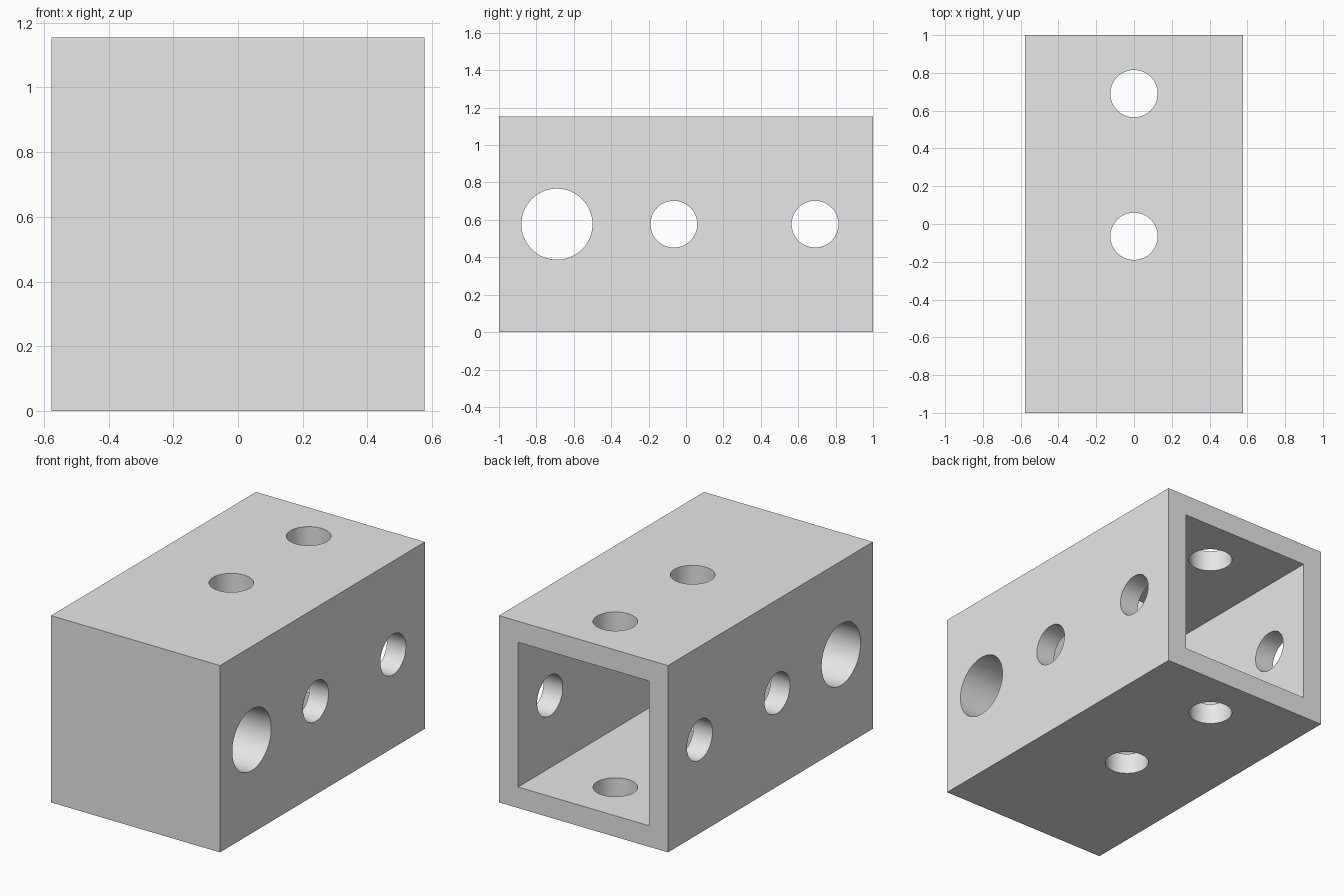
import bpy
import math

WIDTH, LENGTH, WALL = 1.154, 2.0, 0.13
CAVITY_FRONT = -0.385
MID = WIDTH / 2

cube = bpy.data.objects.get("Cube")
if cube:
    bpy.data.objects.remove(cube, do_unlink=True)

grey = bpy.data.materials.new("plain grey")
grey.use_nodes = True
grey.diffuse_color = (0.8, 0.8, 0.8, 1)
grey.node_tree.nodes["Principled BSDF"].inputs["Base Color"].default_value = (0.8, 0.8, 0.8, 1)


def box(name, size, centre):
    bpy.ops.mesh.primitive_cube_add(size=1, location=centre)
    ob = bpy.context.object
    ob.name = name
    ob.scale = size
    bpy.ops.object.transform_apply(location=True, rotation=True, scale=True)
    ob.data.materials.append(grey)
    return ob


def drill(name, y, radius, rotation):
    bpy.ops.mesh.primitive_cylinder_add(vertices=64, radius=radius, depth=2 * WIDTH,
                                        location=(0, y, MID), rotation=rotation)
    ob = bpy.context.object
    ob.name = name
    ob.data.materials.append(grey)
    return ob


def cut(target, cutter):
    cutter.hide_render = True
    mod = target.modifiers.new(cutter.name, "BOOLEAN")
    mod.operation = "DIFFERENCE"
    mod.solver = "EXACT"
    mod.object = cutter
    bpy.ops.object.select_all(action="DESELECT")
    target.select_set(True)
    bpy.context.view_layer.objects.active = target
    bpy.ops.object.modifier_apply(modifier=mod.name)
    bpy.data.objects.remove(cutter, do_unlink=True)


# Square block, hollow from the back with a solid front end
body = box("tube_body", (WIDTH, LENGTH, WIDTH), (0, 0, MID))
opening = WIDTH - 2 * WALL
back = LENGTH / 2 + 0.1
cut(body, box("cavity_cutter", (opening, back - CAVITY_FRONT, opening),
              (0, (back + CAVITY_FRONT) / 2, MID)))

# Large cross hole through the solid end
SIDEWAYS = (0, math.pi / 2, 0)
cut(body, drill("large_hole_cutter", -0.69, 0.19, SIDEWAYS))

# Small holes through all four walls
for y in (-0.065, 0.69):
    for rotation in (SIDEWAYS, (0, 0, 0)):
        cut(body, drill("small_hole_cutter", y, 0.125, rotation))

bpy.ops.object.shade_smooth_by_angle(angle=math.radians(30))
